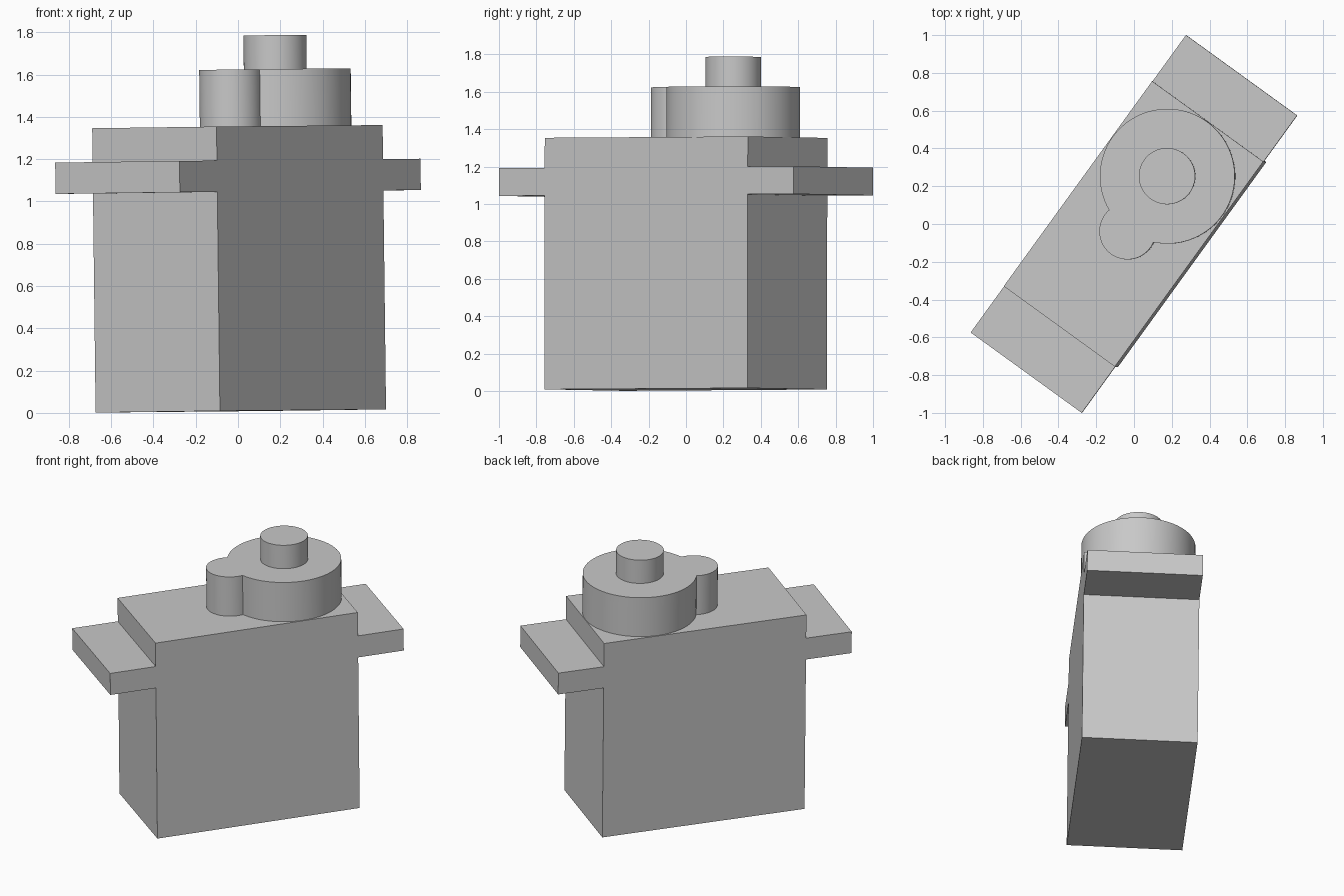
import bpy, bmesh
from math import acos, cos, sin, pi, radians
from mathutils import Matrix, Vector

default = bpy.data.objects.get("Cube")
if default:
    bpy.data.objects.remove(default, do_unlink=True)

# Single plain grey
grey = bpy.data.materials.new("light grey plastic")
grey.use_nodes = True
colour = (0.58, 0.58, 0.58, 1)
grey.diffuse_color = colour
grey.node_tree.nodes["Principled BSDF"].inputs["Base Color"].default_value = colour

# The whole assembly is turned diagonally and leans very slightly
PIVOT = Vector((0, 0, 1.12))
POSE = (Matrix.Translation(PIVOT) @ Matrix.Rotation(-0.012, 4, 'Y')
        @ Matrix.Rotation(-0.002, 4, 'X')
        @ Matrix.Rotation(radians(54.1), 4, 'Z') @ Matrix.Translation(-PIVOT))


def prism(name, outline, sweep, smooth=False):
    """Extrude a closed 3D outline along a sweep vector."""
    bm = bmesh.new()
    face = bm.faces.new([bm.verts.new(p) for p in outline])
    top = bmesh.ops.extrude_face_region(bm, geom=[face], use_keep_orig=True)["geom"]
    bmesh.ops.translate(bm, vec=sweep,
                        verts=[g for g in top if isinstance(g, bmesh.types.BMVert)])
    bmesh.ops.recalc_face_normals(bm, faces=bm.faces)
    bm.transform(POSE)
    mesh = bpy.data.meshes.new(name)
    bm.to_mesh(mesh)
    bm.free()
    mesh.materials.append(grey)
    obj = bpy.data.objects.new(name, mesh)
    bpy.context.collection.objects.link(obj)
    if smooth:
        bpy.ops.object.select_all(action='DESELECT')
        obj.select_set(True)
        bpy.context.view_layer.objects.active = obj
        bpy.ops.object.shade_smooth_by_angle(angle=radians(30))
    return obj


def arc(cx, r, start, end, steps, z):
    angles = [start + (end - start) * i / steps for i in range(steps + 1)]
    return [(cx + r * cos(a), r * sin(a), z) for a in angles]


# Case with mounting ears: mirrored side profile swept across the width
HALF_WIDTH = 0.363
body, ear = 0.67, 0.972
bottom, ear_low, ear_high, top = 0.009, 1.045, 1.193, 1.354
half = [(body, bottom), (body, ear_low), (ear, ear_low),
        (ear, ear_high), (body, ear_high), (body, top)]
profile = half + [(-x, z) for x, z in reversed(half)]
prism("case_with_ears", [(x, -HALF_WIDTH, z) for x, z in profile],
      (0, 2 * HALF_WIDTH, 0))

# Gear cover: a large and a small round joined into one outline
big_x, big_r, small_x, small_r = 0.311, 0.357, -0.049, 0.149
d = big_x - small_x
a = acos((d * d + big_r ** 2 - small_r ** 2) / (2 * d * big_r))
b = acos((d * d + small_r ** 2 - big_r ** 2) / (2 * d * small_r))
base, cover_top, shaft_top = top - 0.01, 1.624, 1.785
cover = arc(big_x, big_r, a - pi, pi - a, 72, base)
cover += arc(small_x, small_r, b, 2 * pi - b, 40, base)[1:-1]
prism("gear_cover", cover, (0, 0, cover_top - base), smooth=True)

# Output shaft
shaft_base = cover_top - 0.01
prism("output_shaft", arc(big_x, 0.149, 0, 2 * pi, 64, shaft_base)[:-1],
      (0, 0, shaft_top - shaft_base), smooth=True)
